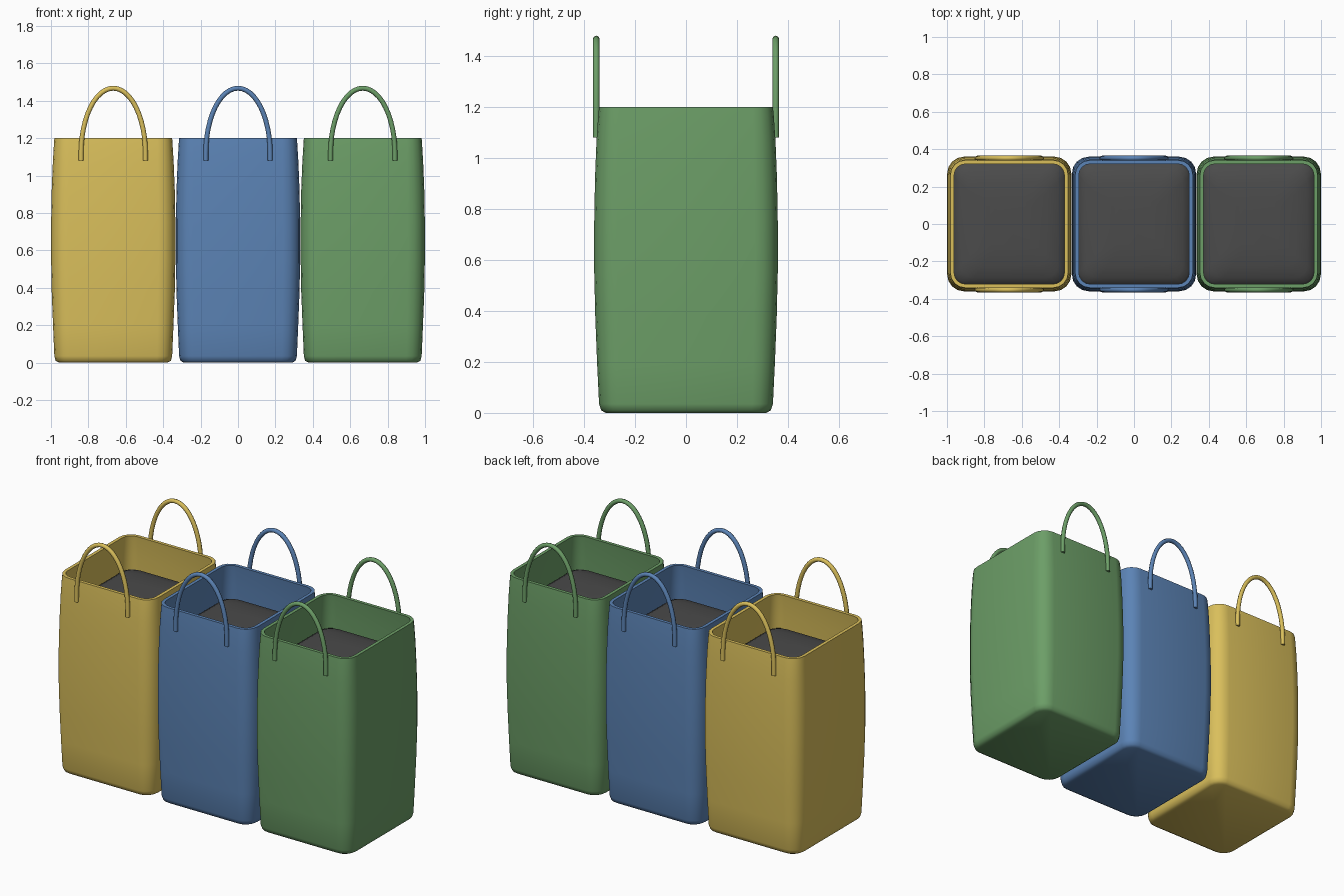
import bpy, bmesh, math

if "Cube" in bpy.data.objects:
    bpy.data.objects.remove(bpy.data.objects["Cube"])

def material(name, rgb):
    m = bpy.data.materials.new(name)
    m.diffuse_color = (*rgb, 1)
    m.use_nodes = True
    m.node_tree.nodes["Principled BSDF"].inputs["Base Color"].default_value = m.diffuse_color
    return m

def rounded_rect(hx, hy, r, z, seg=4):
    pts = []
    for i, (sx, sy) in enumerate([(1, 1), (-1, 1), (-1, -1), (1, -1)]):
        for k in range(seg + 1):
            a = math.pi / 2 * (i + k / seg)
            pts.append((sx * (hx - r) + r * math.cos(a), sy * (hy - r) + r * math.sin(a), z))
    return pts

def loft(name, profile, x, mat, angle):
    # stacks rounded rectangles (half x, half y, corner radius, z) and caps both ends
    bm = bmesh.new()
    rings = [[bm.verts.new(p) for p in rounded_rect(*row)] for row in profile]
    n = len(rings[0])
    for a, b in zip(rings, rings[1:]):
        for i in range(n):
            bm.faces.new((a[i], a[(i + 1) % n], b[(i + 1) % n], b[i]))
    bm.faces.new(rings[0][::-1])
    bm.faces.new(rings[-1])
    bmesh.ops.recalc_face_normals(bm, faces=bm.faces)
    me = bpy.data.meshes.new(name)
    bm.to_mesh(me)
    bm.free()
    ob = bpy.data.objects.new(name, me)
    bpy.context.collection.objects.link(ob)
    ob.location.x = x
    me.materials.append(mat)
    smooth(ob, angle)
    return ob

def smooth(ob, angle):
    bpy.ops.object.select_all(action='DESELECT')
    ob.select_set(True)
    bpy.context.view_layer.objects.active = ob
    bpy.ops.object.shade_smooth_by_angle(angle=math.radians(angle))

def handle(name, x, y, mat):
    # arched tube standing in the xz plane
    cu = bpy.data.curves.new(name, 'CURVE')
    cu.dimensions = '3D'
    cu.bevel_depth = 0.013
    cu.bevel_resolution = 2
    cu.use_fill_caps = True
    path = [(0.172, 1.08)]
    for i in range(25):
        a = math.pi * i / 24
        path.append((0.172 * math.cos(a), 1.12 + 0.347 * math.sin(a)))
    path.append((-0.172, 1.08))
    sp = cu.splines.new('POLY')
    sp.points.add(len(path) - 1)
    for p, (px, pz) in zip(sp.points, path):
        p.co = (px, 0, pz, 1)
    ob = bpy.data.objects.new(name, cu)
    bpy.context.collection.objects.link(ob)
    ob.location = (x, y, 0)
    bpy.ops.object.select_all(action='DESELECT')
    ob.select_set(True)
    bpy.context.view_layer.objects.active = ob
    bpy.ops.object.convert(target='MESH')
    ob = bpy.context.view_layer.objects.active
    ob.data.materials.clear()
    ob.data.materials.append(mat)
    smooth(ob, 50)

# outer wall bulging in the middle: (half x, half y, corner radius, z)
outer = [(0.290, 0.315, 0.06, 0.0), (0.308, 0.333, 0.075, 0.01), (0.315, 0.341, 0.08, 0.035),
         (0.322, 0.349, 0.085, 0.2), (0.329, 0.356, 0.09, 0.38), (0.332, 0.360, 0.09, 0.55),
         (0.332, 0.360, 0.09, 0.75), (0.329, 0.357, 0.09, 0.92), (0.323, 0.351, 0.085, 1.07),
         (0.317, 0.344, 0.08, 1.17), (0.315, 0.341, 0.08, 1.2)]
T = 0.02
inner = [(hx - T, hy - T, r - T, max(z, T) if z < 1.2 else 1.2) for hx, hy, r, z in reversed(outer[2:])]

# domed contents
fill = [(0.29, 0.318, 0.06, 0.9), (0.303, 0.331, 0.07, 0.98), (0.29, 0.318, 0.07, 1.0),
        (0.26, 0.288, 0.07, 1.018), (0.2, 0.225, 0.06, 1.033), (0.11, 0.125, 0.04, 1.04)]
dark = material("dark_contents", (0.07, 0.07, 0.07))

bags = [("yellow", -0.667, (0.62, 0.42, 0.05)), ("blue", 0, (0.05, 0.14, 0.36)),
        ("green", 0.667, (0.08, 0.24, 0.07))]
bags = [(n, x, tuple(c ** 0.75 for c in col)) for n, x, col in bags]

for color, x, rgb in bags:
    mat = material(color + "_fabric", rgb)
    loft(color + "_bag", outer + inner, x, mat, 60)
    loft(color + "_contents", fill, x, dark, 80)
    for side, y in (("front", -0.352), ("back", 0.352)):
        handle(f"{color}_{side}_handle", x, y, mat)
